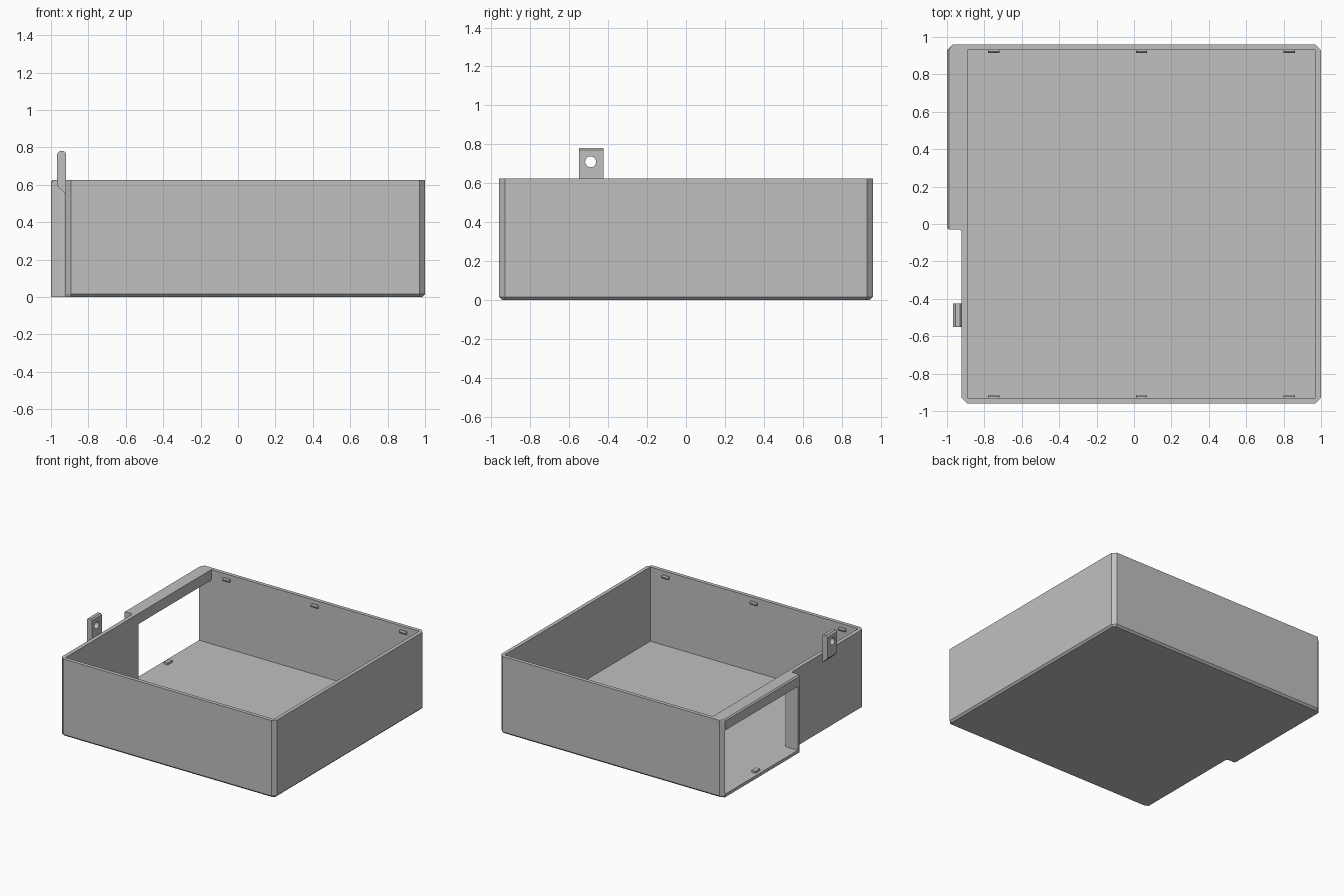
import bpy, bmesh, math
from mathutils import Vector

default = bpy.data.objects.get("Cube")
if default:
    bpy.data.objects.remove(default, do_unlink=True)

grey = bpy.data.materials.new("light_grey")
grey.use_nodes = True
COLOUR = (0.53, 0.53, 0.53, 1)
grey.diffuse_color = COLOUR
grey.node_tree.nodes["Principled BSDF"].inputs["Base Color"].default_value = COLOUR

HEIGHT, FLOOR, HALF_Y = 0.625, 0.025, 0.96
INNER_Y, INNER_LEFT, INNER_RIGHT = 0.93, -0.89, 0.97
SIDE_X, STEP_Y, CHAMFER, LIP = -0.922, -0.03, 0.03, 0.015


def loft(name, rings):
    """Closed solid through equal-length rings of points."""
    bm = bmesh.new()
    loops = [[bm.verts.new(p) for p in ring] for ring in rings]
    n = len(loops[0])
    for low, high in zip(loops, loops[1:]):
        for i in range(n):
            j = (i + 1) % n
            bm.faces.new((low[i], low[j], high[j], high[i]))
    bm.faces.new(loops[0][::-1])
    bm.faces.new(loops[-1])
    bmesh.ops.recalc_face_normals(bm, faces=bm.faces)
    mesh = bpy.data.meshes.new(name)
    bm.to_mesh(mesh)
    bm.free()
    obj = bpy.data.objects.new(name, mesh)
    mesh.materials.append(grey)
    bpy.context.collection.objects.link(obj)
    return obj


def box(name, x, y, z):
    return loft(name, [[(x[0], y[0], h), (x[1], y[0], h), (x[1], y[1], h), (x[0], y[1], h)] for h in z])


def cut(target, cutter):
    """Subtract the cutter, apply, and discard it."""
    cutter.hide_render = True
    mod = target.modifiers.new("cut", 'BOOLEAN')
    mod.operation, mod.solver, mod.object = 'DIFFERENCE', 'EXACT', cutter
    bpy.context.view_layer.objects.active = target
    bpy.ops.object.modifier_apply(modifier=mod.name)
    bpy.data.objects.remove(cutter, do_unlink=True)


def arc(cx, cy, r, start, end, steps=4):
    angles = [math.radians(start + (end - start) * i / steps) for i in range(steps + 1)]
    return [(cx + r * math.cos(a), cy + r * math.sin(a)) for a in angles]


# Tray outline: chamfered corners, with a rounded step where the side bay juts out
c = CHAMFER
outline = [(SIDE_X + c, -HALF_Y), (1 - c, -HALF_Y), (1, c - HALF_Y), (1, HALF_Y - c),
           (1 - c, HALF_Y), (c - 1, HALF_Y), (-1, HALF_Y - c)]
outline += arc(LIP - 1, STEP_Y + LIP, LIP, 180, 270)
outline += arc(SIDE_X - LIP, STEP_Y - LIP, LIP, 90, 0)
outline += [(SIDE_X, c - HALF_Y)]

# Bottom edge is chamfered on three sides, top edge only along the bay
edge_y = HALF_Y - LIP
bottom = [(min(x, 1 - LIP), max(-edge_y, min(y, edge_y)), 0) for x, y in outline]
top = [(max(x, 0.01 - 1), y, HEIGHT) for x, y in outline]
tray = loft("tray", [bottom,
                     [(x, y, LIP) for x, y in outline],
                     [(x, y, HEIGHT - 0.01) for x, y in outline],
                     top])
cut(tray, box("cavity_cutter", (INNER_LEFT, INNER_RIGHT), (-INNER_Y, INNER_Y), (FLOOR, 1)))
cut(tray, box("bay_cutter", (-1.2, INNER_LEFT + 0.1), (0, INNER_Y), (FLOOR, 0.54)))

# Upright tab with a round hole on the side wall
tab_profile = [(-0.967, 0.595), (-0.92, 0.55), (-0.92, 0.77), (-0.93, 0.78), (-0.955, 0.78), (-0.967, 0.765)]
tab = loft("mounting_tab", [[(x, y, z) for x, z in tab_profile] for y in (-0.55, -0.425)])
hole = arc(-0.49, 0.71, 0.028, 0, 348.75, 31)
cut(tab, loft("hole_cutter", [[(x, y, z) for y, z in hole] for x in (-1.1, -0.8)]))

# Snap catches near the top of the front and back walls
catch_profile = [(0.005, 0.568), (-0.008, 0.568), (-0.016, 0.576), (-0.016, 0.584), (-0.008, 0.592), (0.005, 0.592)]
for side, label in ((1, "back"), (-1, "front")):
    for i, cx in enumerate((-0.75, 0.04, 0.83)):
        loft(f"{label}_catch_{i + 1}",
             [[(x, side * (INNER_Y + d), z) for d, z in catch_profile] for x in (cx - 0.03, cx + 0.03)])

# Small catch on the floor of the bay opening
box("bay_catch", (-0.975, -0.94), (0.445, 0.505), (FLOOR - 0.005, FLOOR + 0.016))
